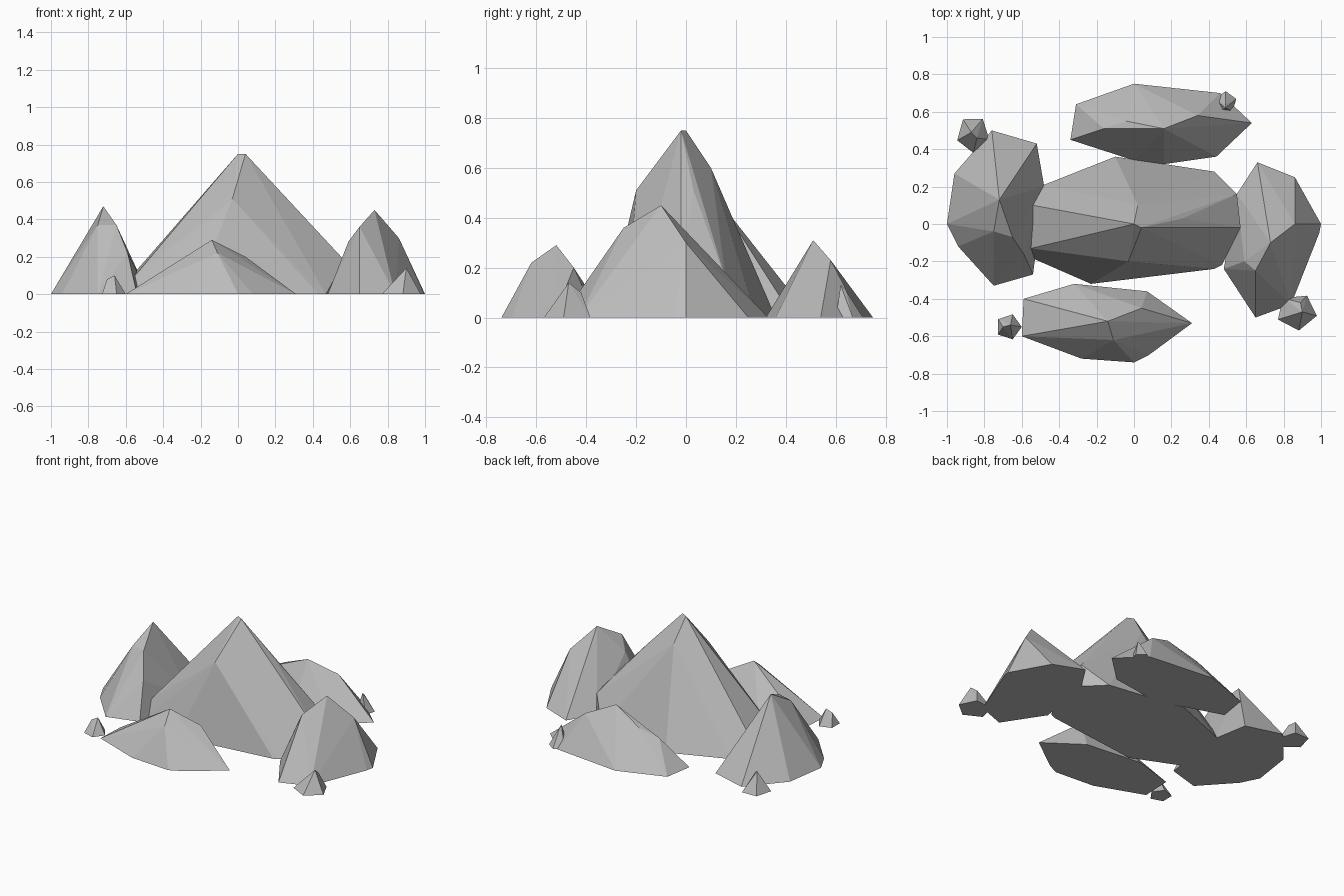
import bpy
import bmesh
from math import cos, sin, radians
from mathutils import Vector

default_cube = bpy.data.objects.get("Cube")
if default_cube:
    bpy.data.objects.remove(default_cube, do_unlink=True)

# Single stone colour
stone = bpy.data.materials.new("stone_grey")
stone.use_nodes = True
stone_colour = (0.5, 0.5, 0.5, 1)
stone.diffuse_color = stone_colour
stone.node_tree.nodes["Principled BSDF"].inputs["Base Color"].default_value = stone_colour


def make_rock(name, footprint, crest):
    """Faceted rock: the hull of a flat footprint and its raised crest points (hundredths of a unit)."""
    bm = bmesh.new()
    for x, y in footprint:
        bm.verts.new(Vector((x, y, 0)) / 100)
    for point in crest:
        bm.verts.new(Vector(point) / 100)
    hull = bmesh.ops.convex_hull(bm, input=bm.verts[:])
    unused = {item for key in ("geom_interior", "geom_unused") for item in hull[key]
              if isinstance(item, bmesh.types.BMVert)}
    bmesh.ops.delete(bm, geom=list(unused), context="VERTS")
    bmesh.ops.dissolve_limit(bm, angle_limit=radians(1), verts=bm.verts[:], edges=bm.edges[:])
    bmesh.ops.recalc_face_normals(bm, faces=bm.faces[:])
    mesh = bpy.data.meshes.new(name)
    bm.to_mesh(mesh)
    bm.free()
    mesh.materials.append(stone)
    rock = bpy.data.objects.new(name, mesh)
    bpy.context.collection.objects.link(rock)
    return rock


def make_pebble(name, centre, reach, turn, tip, shoulder):
    """Small five-sided rock with a pointed tip and one lower shoulder."""
    cx, cy = centre
    corners = []
    for step in range(5):
        angle = radians(turn + step * 360 / 5)
        corners.append((cx + reach[0] * cos(angle), cy + reach[1] * sin(angle)))
    return make_rock(name, corners, [tip, shoulder])


# Central peak
make_rock(
    "central_peak",
    footprint=[(-10, 36), (43, 28), (55, 16), (57, -2), (47, -22), (43, -24),
               (-23, -32), (-55, -18), (-54, 10), (-48, 21)],
    crest=[(0, 0, 75), (4, -2, 75), (2, 10, 60), (-3, -20, 51), (26, 3, 51),
           (-54, 10, 13), (-55, -13, 10), (57, -2, 18), (55, 16, 15)])

# Side peaks
make_rock(
    "right_peak",
    footprint=[(-100, 0), (-96, 27), (-76, 50), (-52, 43), (-48, 20),
               (-54, -27), (-75, -33), (-94, -12)],
    crest=[(-72, 13, 47), (-65, -7, 37), (-75, -4, 37), (-59, -16, 22)])
make_rock(
    "left_peak",
    footprint=[(66, 33), (86, 25), (100, 0), (99, -5), (84, -43),
               (65, -50), (48, -24), (55, 16)],
    crest=[(73, -10, 45), (65, -25, 36), (59, -20, 28), (86, 0, 30)])

# Low boulders
make_rock(
    "front_boulder",
    footprint=[(-59, -40), (-32, -32), (7, -36), (31, -53), (8, -70),
               (0, -74), (-28, -72), (-60, -60)],
    crest=[(-14, -52, 29), (-11, -62, 22), (4, -45, 20)])
make_rock(
    "back_boulder",
    footprint=[(-34, 45), (-31, 64), (0, 75), (46, 70), (63, 54),
               (44, 36), (16, 32), (0, 34)],
    crest=[(16, 51, 31), (-16, 51, 17), (-4, 55, 22), (34, 58, 23)])

# Scattered pebbles
make_pebble("back_right_pebble", (-86, 48), (9, 10), 55, (-87, 49, 13), (-84, 46, 11))
make_pebble("front_right_pebble", (-67, -55), (7, 7), 0, (-66, -54, 10), (-70, -55, 8))
make_pebble("front_left_pebble", (87, -47), (11, 10), 60, (90, -47, 14), (89, -42, 10))
make_pebble("back_left_pebble", (49, 65), (6, 6), 90, (49, 62, 13), (49, 64, 11))
